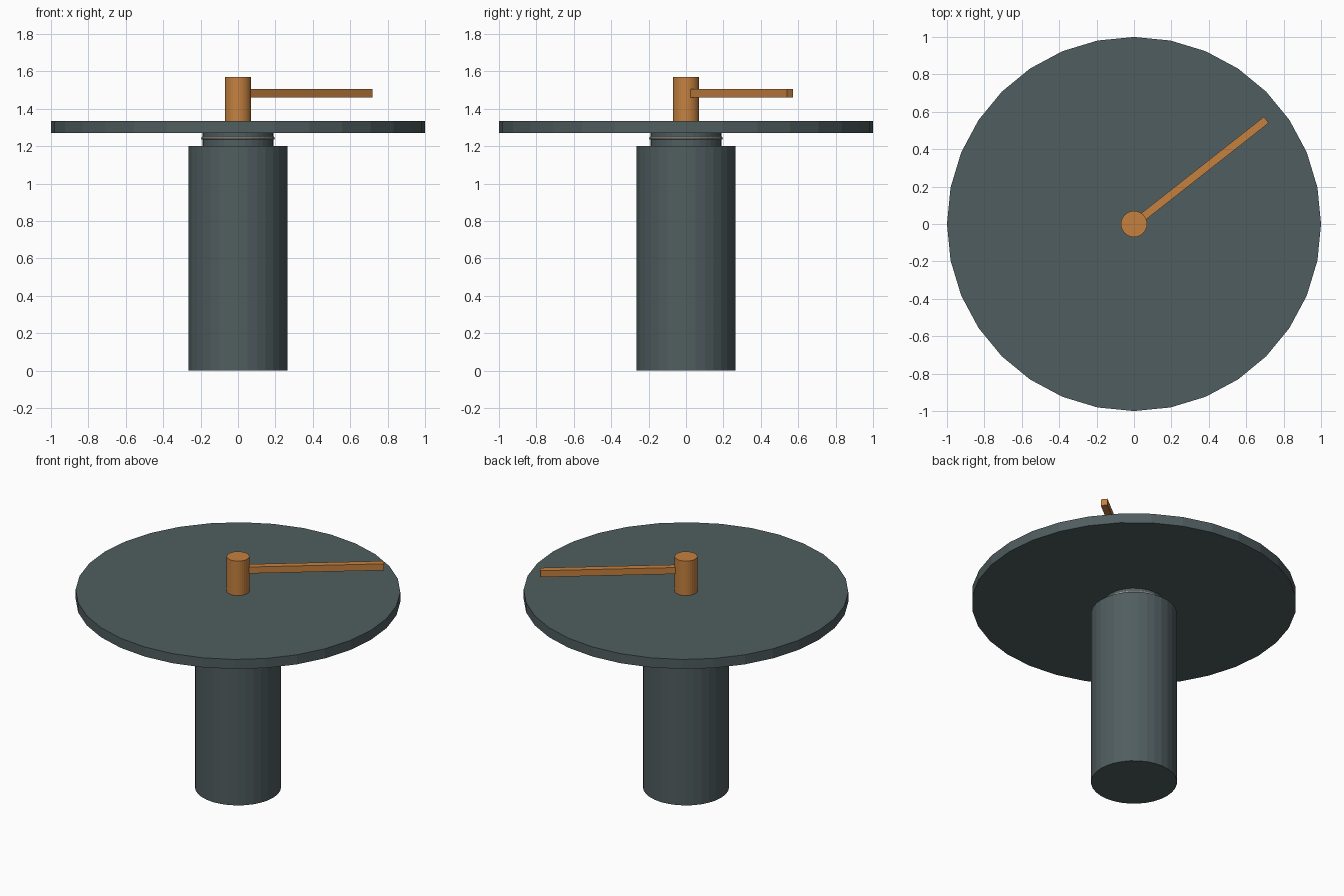
import bpy
from math import radians, cos, sin

cube = bpy.data.objects.get("Cube")
if cube:
    bpy.data.objects.remove(cube, do_unlink=True)


def material(name, rgb):
    m = bpy.data.materials.new(name)
    m.use_nodes = True
    m.diffuse_color = (*rgb, 1)
    m.node_tree.nodes["Principled BSDF"].inputs["Base Color"].default_value = (*rgb, 1)
    return m


slate = material("dark slate", (0.08, 0.11, 0.115))
copper = material("copper", (0.56, 0.22, 0.05))
silver = material("pale metal", (0.6, 0.57, 0.5))


def finish(name, mat):
    ob = bpy.context.object
    ob.name = name
    ob.data.materials.append(mat)
    return ob


def cylinder(name, radius, bottom, top, sides, mat):
    bpy.ops.mesh.primitive_cylinder_add(
        vertices=sides, radius=radius, depth=top - bottom,
        location=(0, 0, (bottom + top) / 2))
    return finish(name, mat)


# Pedestal, neck and table top
cylinder("pedestal", 0.265, 0, 1.2, 32, slate)
cylinder("neck", 0.19, 1.2, 1.27, 32, slate)
cylinder("table_top", 1, 1.27, 1.335, 32, slate)

# Bearing ring around the neck
bpy.ops.mesh.primitive_torus_add(
    major_radius=0.188, minor_radius=0.009, major_segments=32,
    minor_segments=8, location=(0, 0, 1.243))
finish("bearing_ring", silver)

# Spindle with its arm
cylinder("spindle", 0.07, 1.335, 1.57, 32, copper)
angle, start, end = radians(38.2), 0.05, 0.9
middle = (start + end) / 2
bpy.ops.mesh.primitive_cube_add(
    size=1, location=(middle * cos(angle), middle * sin(angle), 1.483),
    rotation=(0, 0, angle))
arm = finish("arm", copper)
arm.scale = (end - start, 0.042, 0.044)
